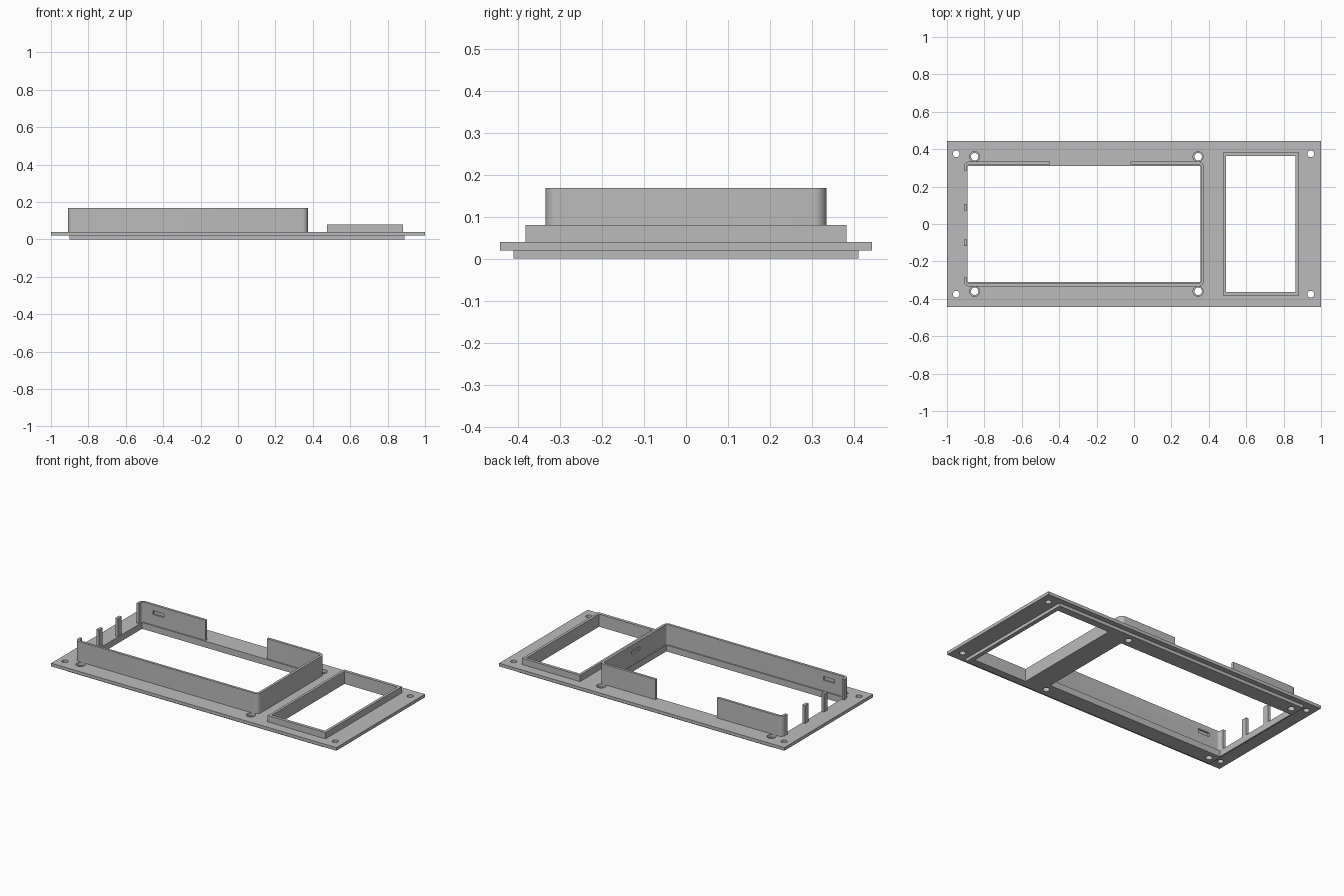
import bpy, bmesh, math

cube = bpy.data.objects.get("Cube")
if cube:
    bpy.data.objects.remove(cube, do_unlink=True)

grey = bpy.data.materials.new("plain grey")
grey.use_nodes = True
grey.diffuse_color = (0.5, 0.5, 0.5, 1)
grey.node_tree.nodes["Principled BSDF"].inputs["Base Color"].default_value = (0.5, 0.5, 0.5, 1)


def finish(name, bm):
    bmesh.ops.recalc_face_normals(bm, faces=bm.faces)
    mesh = bpy.data.meshes.new(name)
    bm.to_mesh(mesh)
    bm.free()
    mesh.materials.append(grey)
    ob = bpy.data.objects.new(name, mesh)
    bpy.context.collection.objects.link(ob)
    return ob


def add_box(bm, x, y, z):
    """Box from (low, high) ranges on each axis."""
    verts = bmesh.ops.create_cube(bm, size=1)["verts"]
    for v in verts:
        for i, (low, high) in enumerate((x, y, z)):
            v.co[i] = low if v.co[i] < 0 else high


def box(name, x, y, z):
    bm = bmesh.new()
    add_box(bm, x, y, z)
    return finish(name, bm)


def cylinder(name, x, y, r, z):
    bm = bmesh.new()
    bmesh.ops.create_cone(bm, cap_ends=True, segments=32, radius1=r, radius2=r, depth=z[1] - z[0])
    bmesh.ops.translate(bm, verts=bm.verts, vec=(x, y, (z[0] + z[1]) / 2))
    return finish(name, bm)


def outline(x, y, r, steps=8):
    """Rounded rectangle, counter-clockwise."""
    centres = ((x[1] - r, y[1] - r), (x[0] + r, y[1] - r), (x[0] + r, y[0] + r), (x[1] - r, y[0] + r))
    points = []
    for q, (cx, cy) in enumerate(centres):
        for s in range(steps + 1):
            a = math.pi / 2 * (q + s / steps)
            points.append((cx + r * math.cos(a), cy + r * math.sin(a)))
    return points


def frame(name, x, y, wall, z, r):
    """Upright rectangular wall, open at top and bottom."""
    bm = bmesh.new()
    outer = outline(x, y, r)
    inner = outline((x[0] + wall, x[1] - wall), (y[0] + wall, y[1] - wall), max(r - wall, 0.001))
    loops = [[bm.verts.new((px, py, h)) for px, py in pts]
             for pts, h in ((outer, z[0]), (outer, z[1]), (inner, z[1]), (inner, z[0]))]
    n = len(outer)
    for k in range(4):
        a, b = loops[k], loops[(k + 1) % 4]
        for i in range(n):
            j = (i + 1) % n
            bm.faces.new((a[i], a[j], b[j], b[i]))
    return finish(name, bm)


def cut(ob, cutters):
    for c in cutters:
        c.hide_render = True
        mod = ob.modifiers.new("cut", "BOOLEAN")
        mod.operation = "DIFFERENCE"
        mod.solver = "EXACT"
        mod.object = c
        bpy.context.view_layer.objects.active = ob
        bpy.ops.object.modifier_apply(modifier=mod.name)
        bpy.data.objects.remove(c, do_unlink=True)


def smooth(ob):
    bpy.ops.object.select_all(action="DESELECT")
    ob.select_set(True)
    bpy.context.view_layer.objects.active = ob
    bpy.ops.object.shade_smooth_by_angle(angle=math.radians(30))


THROUGH = (-0.1, 0.3)
DISPLAY_X, DISPLAY_Y = (-0.89, 0.355), (-0.31, 0.31)
WINDOW_X, WINDOW_Y = (0.492, 0.864), (-0.363, 0.363)
SCREWS = [(x, y) for x in (-0.852, 0.343) for y in (-0.36, 0.36)]
CORNERS = [(x, y) for x in (-0.95, 0.945) for y in (-0.375, 0.375)]


def openings():
    return [box("cutter", DISPLAY_X, DISPLAY_Y, THROUGH), box("cutter", WINDOW_X, WINDOW_Y, THROUGH)]


# Wide flange plate with corner holes and counterbored screw holes
plate = box("flange_plate", (-1, 1), (-0.443, 0.443), (0.02, 0.04))
cut(plate, openings()
    + [cylinder("cutter", x, y, 0.018, THROUGH) for x, y in CORNERS]
    + [cylinder("cutter", x, y, 0.027, (0.022, 0.1)) for x, y in SCREWS]
    + [cylinder("cutter", x, y, 0.02, THROUGH) for x, y in SCREWS])
smooth(plate)

# Smaller raised panel underneath
panel = box("lower_panel", (-0.9, 0.89), (-0.41, 0.41), (0, 0.02))
cut(panel, openings() + [cylinder("cutter", x, y, 0.02, THROUGH) for x, y in SCREWS])
smooth(panel)

# Tall rounded wall with gaps at the back and on one end, and blind latch slots inside
wall = frame("display_wall", (-0.91, 0.374), (-0.334, 0.334), 0.016, (0.035, 0.168), 0.03)
SLOT_Z = (0.107, 0.131)
cut(wall, [
    box("cutter", (-0.45, -0.02), (0.25, 0.4), (0.04, 0.3)),
    box("cutter", (-1, -0.85), (-0.285, 0.285), (0.04, 0.3)),
    box("cutter", (-0.82, -0.74), (0.3, 0.328), SLOT_Z),
    box("cutter", (-0.82, -0.74), (-0.328, -0.3), SLOT_Z),
    box("cutter", (0.34, 0.368), (-0.05, 0.03), SLOT_Z),
])
smooth(wall)

# Slim clip posts standing in the end gap
for name, y in (("front_post", -0.1), ("back_post", 0.09)):
    box(name, (-0.91, -0.892), (y - 0.018, y + 0.018), (0.035, 0.155))

# Low square-cornered rim around the small window
rim = box("window_rim", (0.476, 0.881), (-0.382, 0.382), (0.035, 0.08))
cut(rim, [box("cutter", WINDOW_X, WINDOW_Y, THROUGH)])
